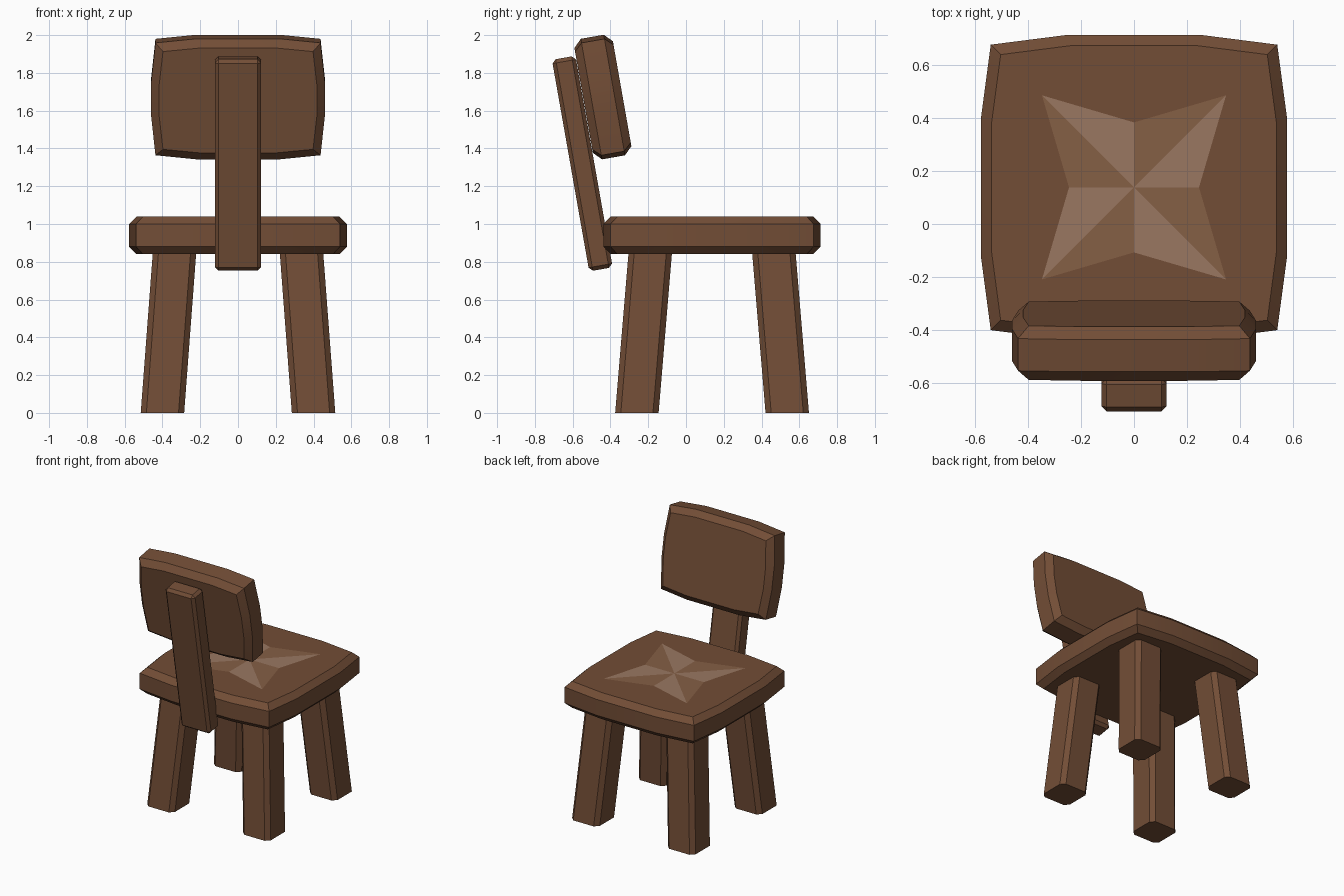
import bpy, bmesh
from math import radians
from mathutils import Matrix, Vector

if "Cube" in bpy.data.objects:
    bpy.data.objects.remove(bpy.data.objects["Cube"])


def material(name, rgb):
    m = bpy.data.materials.new(name)
    m.diffuse_color = (*rgb, 1)
    m.use_nodes = True
    m.node_tree.nodes["Principled BSDF"].inputs["Base Color"].default_value = m.diffuse_color
    return m


wood = material("wood", (0.17, 0.075, 0.037))
star_mid = material("star_mid", (0.235, 0.115, 0.06))
star_light = material("star_light", (0.32, 0.185, 0.12))


def finish(name, bm, mats, matrix=Matrix()):
    bmesh.ops.recalc_face_normals(bm, faces=bm.faces)
    bm.transform(matrix)
    me = bpy.data.meshes.new(name)
    bm.to_mesh(me)
    bm.free()
    for m in mats:
        me.materials.append(m)
    ob = bpy.data.objects.new(name, me)
    bpy.context.collection.objects.link(ob)
    bpy.context.view_layer.objects.active = ob
    ob.select_set(True)
    bpy.ops.object.shade_smooth_by_angle(angle=radians(25))
    ob.select_set(False)
    return ob


def loft(rings):
    """Closed solid through equal-length rings of points."""
    bm = bmesh.new()
    rows = [[bm.verts.new(p) for p in ring] for ring in rings]
    n = len(rows[0])
    for a, b in zip(rows, rows[1:]):
        for i in range(n):
            j = (i + 1) % n
            bm.faces.new((a[i], a[j], b[j], b[i]))
    bm.faces.new(rows[0][::-1])
    bm.faces.new(rows[-1])
    return bm


def mirrored(quarter):
    """Full outline from the points of its first quadrant (right to top)."""
    half = quarter + [(-x, y) for x, y in reversed(quarter)]
    return half + [(-x, -y) for x, y in half]


def slab(quarter, thick, chamfer):
    outline = mirrored(quarter)
    hx = max(p[0] for p in outline)
    hy = max(p[1] for p in outline)
    h = thick / 2
    rings = []
    for z, c in ((-h, chamfer), (-h + chamfer, 0), (h - chamfer, 0), (h, chamfer)):
        rings.append([(x * (1 - c / hx), y * (1 - c / hy), z) for x, y in outline])
    return loft(rings)


# seat with bowed edges
CY = 0.138
finish("seat", slab([(0.577, 0.26), (0.54, 0.538), (0.25, 0.575)], 0.2, 0.04),
       [wood], Matrix.Translation((0, CY, 0.94)))

# two-tone inlaid star on the seat
bm = bmesh.new()
centre = bm.verts.new((0, 0, 0))
tip, notch = 0.347, 0.245
points = [(notch, 0), (tip, tip), (0, notch), (-tip, tip),
          (-notch, 0), (-tip, -tip), (0, -notch), (tip, -tip)]
rim = [bm.verts.new((x, y, 0)) for x, y in points]
for i in range(8):
    f = bm.faces.new((centre, rim[i], rim[(i + 1) % 8]))
    f.material_index = (i + 1) % 2
finish("seat_star", bm, [star_mid, star_light], Matrix.Translation((0, CY, 1.042)))

# backrest, leaning back
lean = Matrix.Rotation(radians(10), 4, 'X')
finish("backrest", slab([(0.46, 0.09), (0.437, 0.302), (0.22, 0.324)], 0.207, 0.042),
       [wood], Matrix.Translation((0, -0.44, 1.672)) @ lean @ Matrix.Rotation(radians(90), 4, 'X'))

# post carrying the backrest
bm = bmesh.new()
bmesh.ops.create_cube(bm, size=1, matrix=Matrix.Diagonal((0.246, 0.126, 1.137, 1)))
bmesh.ops.bevel(bm, geom=bm.edges[:], offset=0.02, segments=1, affect='EDGES')
finish("back_post", bm, [wood], Matrix.Translation((0, -0.549, 1.32)) @ lean)

# four splayed legs with chamfered square section
w, c = 0.115, 0.03
section = mirrored([(w, w - c), (w - c, w)])
for label, sy in (("front", -1), ("back", 1)):
    for side, sx in (("left", -1), ("right", 1)):
        rings = [[(sx * ox + x, CY + sy * oy + y, z) for x, y in section]
                 for ox, oy, z in ((0.40, 0.398, 0), (0.336, 0.327, 0.85))]
        finish(f"{label}_leg_{side}", loft(rings), [wood])
